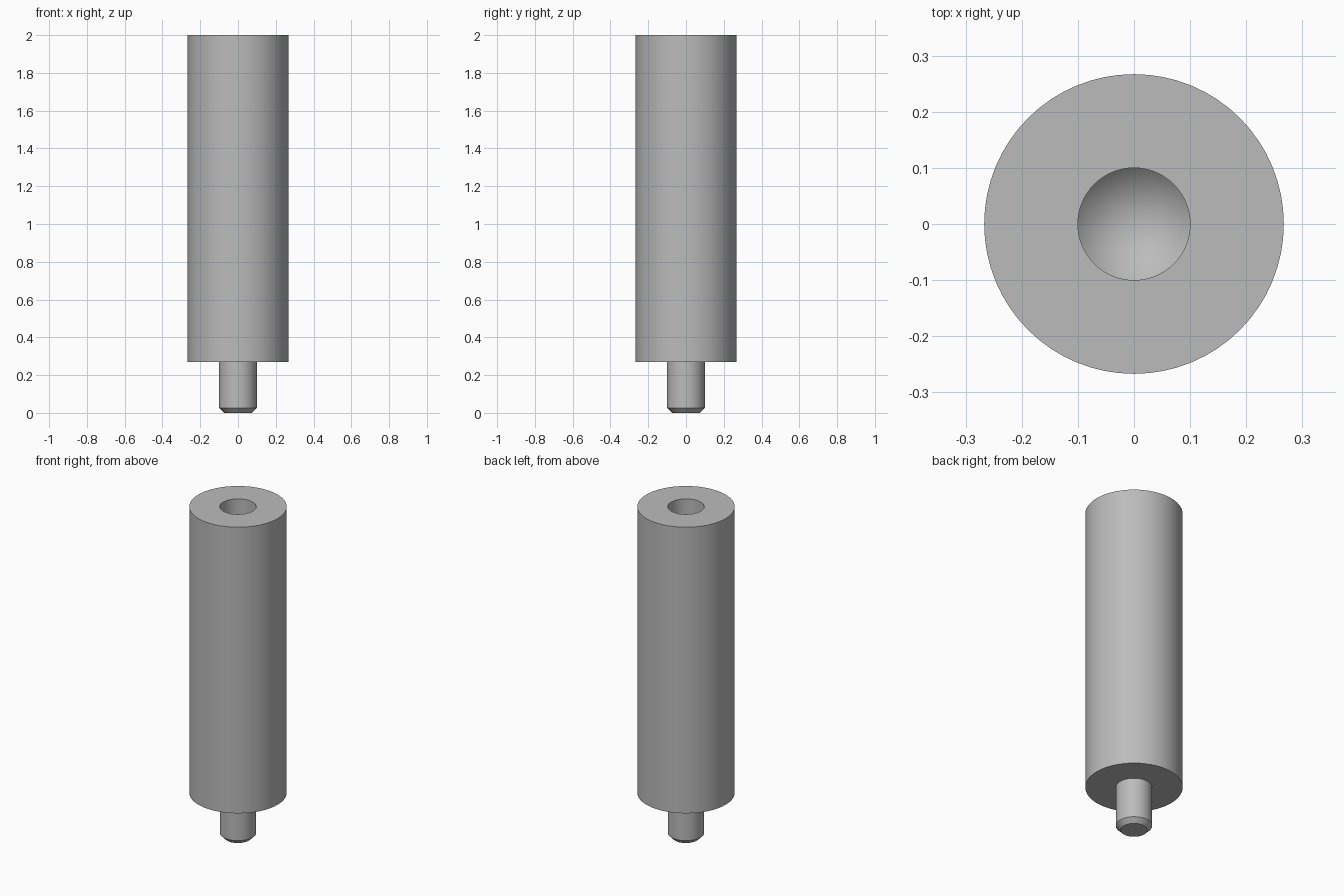
import bpy, bmesh, math

if "Cube" in bpy.data.objects:
    bpy.data.objects.remove(bpy.data.objects["Cube"], do_unlink=True)

SEGMENTS = 64

# Plain grey metal
metal = bpy.data.materials.new("grey_metal")
metal.use_nodes = True
grey = (0.5, 0.5, 0.5, 1)
metal.diffuse_color = grey
metal.node_tree.nodes["Principled BSDF"].inputs["Base Color"].default_value = grey


def lathe(name, profile):
    """Spin a (radius, height) profile about z."""
    bm = bmesh.new()
    verts = [bm.verts.new((r, 0, z)) for r, z in profile]
    edges = [bm.edges.new(pair) for pair in zip(verts, verts[1:])]
    bmesh.ops.spin(bm, geom=verts + edges, cent=(0, 0, 0), axis=(0, 0, 1),
                   angle=math.tau, steps=SEGMENTS, use_merge=True)
    bmesh.ops.remove_doubles(bm, verts=bm.verts, dist=0.0001)
    bmesh.ops.recalc_face_normals(bm, faces=bm.faces)
    mesh = bpy.data.meshes.new(name)
    bm.to_mesh(mesh)
    bm.free()
    mesh.materials.append(metal)
    obj = bpy.data.objects.new(name, mesh)
    bpy.context.collection.objects.link(obj)
    bpy.ops.object.select_all(action="DESELECT")
    obj.select_set(True)
    bpy.context.view_layer.objects.active = obj
    bpy.ops.object.shade_smooth_by_angle(angle=math.radians(30))
    return obj


body_radius, stud_radius, hole_radius = 0.267, 0.1, 0.1
shoulder, top, hole_floor = 0.27, 2.0, 1.45

# Spacer: chamfered stud, shoulder, body and drilled hole with a conical end
lathe("threaded_spacer", [
    (0, 0), (stud_radius - 0.027, 0), (stud_radius, 0.027),
    (stud_radius, shoulder), (body_radius, shoulder), (body_radius, top),
    (hole_radius, top), (hole_radius, hole_floor),
    (0, hole_floor - hole_radius),
])
